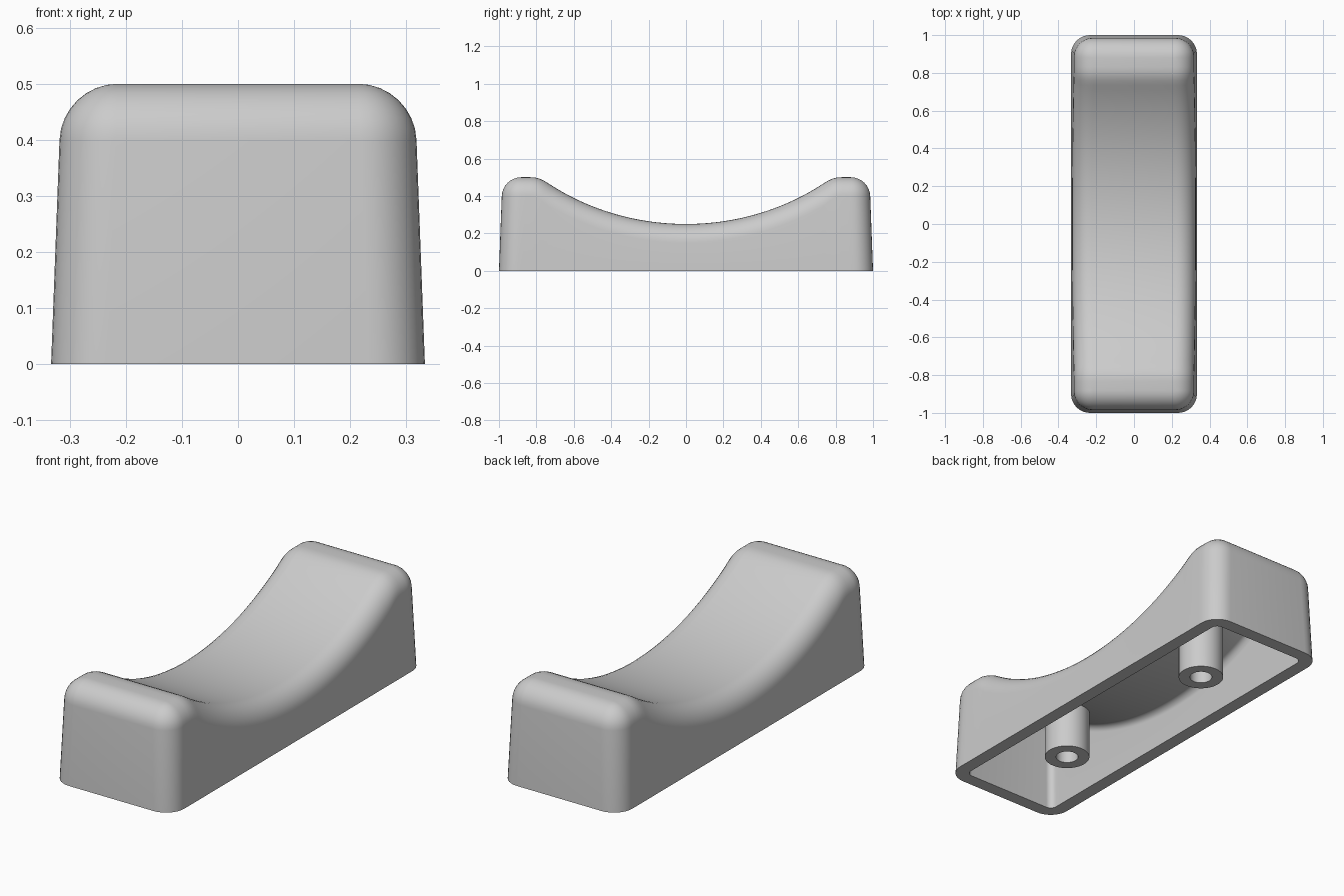
import bpy, bmesh
from math import sin, cos, pi, sqrt, hypot

if "Cube" in bpy.data.objects:
    bpy.data.objects.remove(bpy.data.objects["Cube"])

CX, CY = 0.2333, 0.9          # corner centres of the rounded plan
DRAFT = 0.0375                # wall lean per unit of height
TOP, DIP, FLAT = 0.5, 0.25, 0.8
WALL = 0.0667
ROUND = 0.1
N, M, K = 72, 8, 8            # length, corner and fillet segments

grey = bpy.data.materials.new("light grey")
grey.use_nodes = True
grey.diffuse_color = (0.6, 0.6, 0.6, 1)
grey.node_tree.nodes["Principled BSDF"].inputs["Base Color"].default_value = (0.6, 0.6, 0.6, 1)


def height(y, off=0.0):
    """Flat ends blended into a circular dip, offset inward by off."""
    rad = (FLAT ** 2 + (TOP - DIP) ** 2) / (2 * (TOP - DIP))
    arc = DIP + rad - sqrt((rad + off) ** 2 - y * y)
    flat = TOP - off
    blend = 0.03
    h = max(blend - abs(arc - flat), 0) / blend
    return min(arc, flat) - h * h * blend / 4


def outline():
    """Plan loop as (centre x, centre y, outward direction angle)."""
    ys = [-CY + 2 * CY * j / N for j in range(N + 1)]
    step = pi / 2 / M
    loop = [(CX, y, 0) for y in ys]
    loop += [(CX, CY, step * i) for i in range(1, M + 1)]
    loop += [(-CX, CY, pi / 2 + step * i) for i in range(M)]
    # the second half is the first turned by 180 degrees
    return loop + [(-x, -y, a + pi) for x, y, a in loop]


def ring(bm, r, off, t=None):
    """Ring at fillet angle t, or on the floor when t is None."""
    verts = []
    for cx, cy, a in outline():
        reach = r if t is None else r * cos(t)
        z = 0
        if t is not None:
            y = cy + sin(a) * reach
            slope = (height(y + 0.005, off) - height(y - 0.005, off)) / 0.01
            z = height(y, off) - r * (1 - sin(t)) * hypot(1, slope)
        x = cx * (1 - DRAFT * z / CX) + cos(a) * reach
        y = cy * (1 - DRAFT * z / CY) + sin(a) * reach
        verts.append(bm.verts.new((x, y, z)))
    return verts


def bridge(bm, a, b):
    n = len(a)
    for i in range(n):
        bm.faces.new((a[i], a[(i + 1) % n], b[(i + 1) % n], b[i]))


def skin(bm, r, off):
    """Wall, fillet and dipped roof; returns the floor ring."""
    rings = [ring(bm, r, off)]
    rings += [ring(bm, r, off, pi / 2 * k / K) for k in range(K + 1)]
    for a, b in zip(rings, rings[1:]):
        bridge(bm, a, b)
    last = rings[-1]
    half = len(last) // 2
    for j in range(N):
        bm.faces.new((last[j], last[j + 1], last[half + N - j - 1], last[half + N - j]))
    return rings[0]


def finish(bm, name):
    bmesh.ops.remove_doubles(bm, verts=bm.verts, dist=0.0001)
    bmesh.ops.recalc_face_normals(bm, faces=bm.faces)
    mesh = bpy.data.meshes.new(name)
    bm.to_mesh(mesh)
    bm.free()
    mesh.materials.append(grey)
    obj = bpy.data.objects.new(name, mesh)
    bpy.context.collection.objects.link(obj)
    bpy.ops.object.select_all(action='DESELECT')
    obj.select_set(True)
    bpy.context.view_layer.objects.active = obj
    bpy.ops.object.shade_smooth_by_angle()


# hollow body: outer skin, inner skin and the rim joining them
bm = bmesh.new()
outer = skin(bm, ROUND, 0)
inner = skin(bm, ROUND - WALL, WALL)
bridge(bm, outer, inner)
finish(bm, "handle_body")


def screw_post(name, py):
    bm = bmesh.new()

    def circle(r, top):
        pts = [(r * cos(2 * pi * i / 40), py + r * sin(2 * pi * i / 40)) for i in range(40)]
        return [bm.verts.new((x, y, top(y))) for x, y in pts]

    # outside from roof to floor, ring face, hole and its blind end
    rings = [circle(0.107, lambda y: height(y, 0.035)), circle(0.107, lambda y: 0),
             circle(0.053, lambda y: 0), circle(0.053, lambda y: 0.22)]
    for a, b in zip(rings, rings[1:]):
        bridge(bm, a, b)
    bm.faces.new(rings[0])
    bm.faces.new(rings[-1])
    finish(bm, name)


screw_post("front_screw_post", -0.5)
screw_post("back_screw_post", 0.5)
